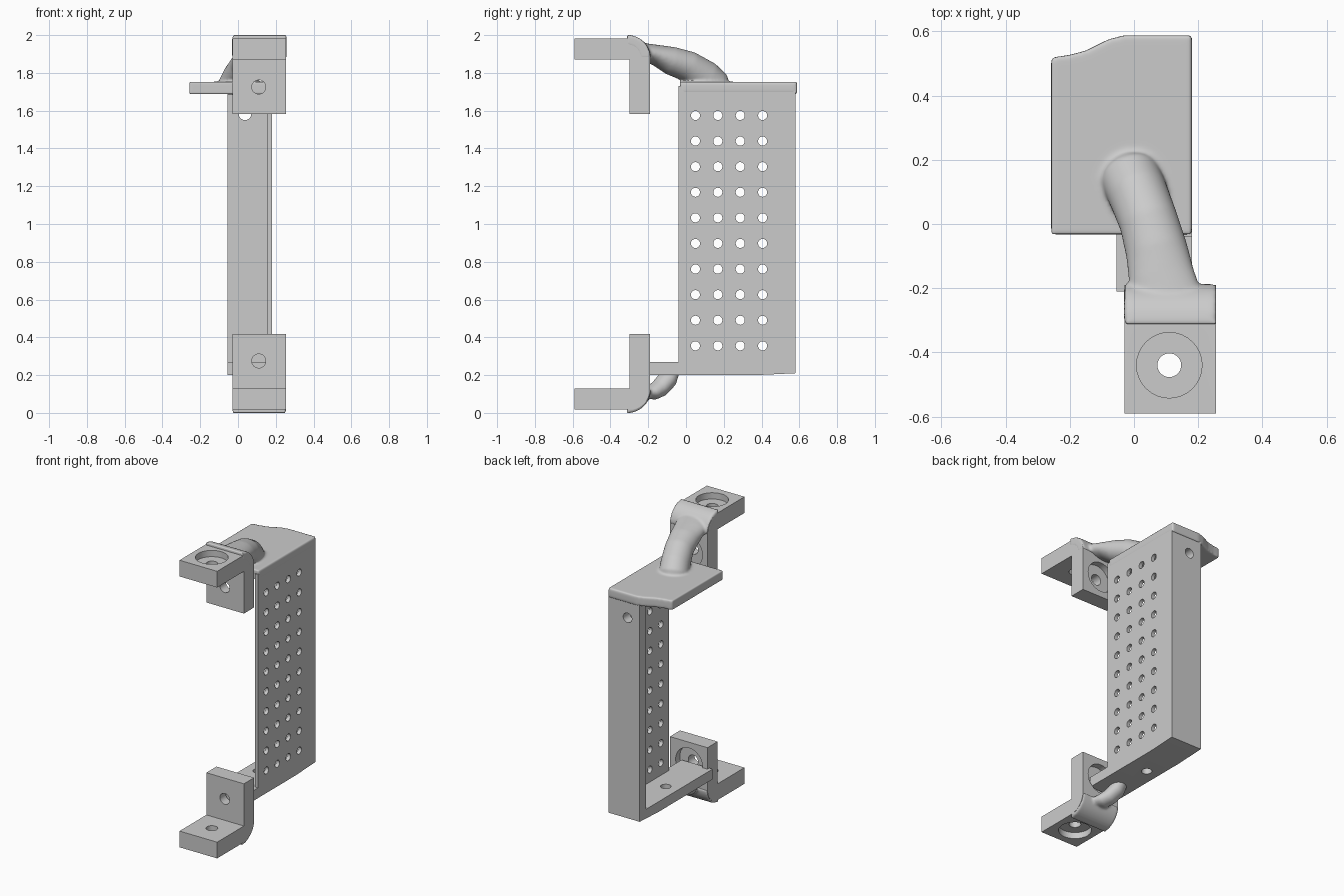
import bpy, bmesh
from math import sin, cos, pi
from mathutils import Vector, Matrix

if "Cube" in bpy.data.objects:
    bpy.data.objects.remove(bpy.data.objects["Cube"])


def add_obj(name, bm):
    bmesh.ops.recalc_face_normals(bm, faces=bm.faces)
    me = bpy.data.meshes.new(name)
    bm.to_mesh(me)
    bm.free()
    ob = bpy.data.objects.new(name, me)
    bpy.context.collection.objects.link(ob)
    return ob


def prism(bm, pts, axis, a, b):
    """Extrude a 2D outline along x (pts are y,z) or z (pts are x,y)."""
    f = (lambda p, t: (t, p[0], p[1])) if axis == 'x' else (lambda p, t: (p[0], p[1], t))
    lo = [bm.verts.new(f(p, a)) for p in pts]
    hi = [bm.verts.new(f(p, b)) for p in pts]
    n = len(pts)
    bm.faces.new(lo[::-1])
    bm.faces.new(hi)
    for i in range(n):
        j = (i + 1) % n
        bm.faces.new((lo[i], lo[j], hi[j], hi[i]))


def rod(bm, centre, axis, r, depth):
    rot = {'x': Matrix.Rotation(pi / 2, 4, 'Y'), 'y': Matrix.Rotation(pi / 2, 4, 'X'),
           'z': Matrix.Identity(4)}[axis]
    bmesh.ops.create_cone(bm, cap_ends=True, segments=32, radius1=r, radius2=r,
                          depth=depth, matrix=Matrix.Translation(centre) @ rot)


def tube(bm, path, n=28):
    """Loft ellipses along path entries (x, y, z, half_width, half_height)."""
    P = [Vector(p[:3]) for p in path]
    rings = []
    for i, p in enumerate(path):
        t = (P[min(i + 1, len(P) - 1)] - P[max(i - 1, 0)]).normalized()
        side = t.cross(Vector((0, 0, 1))).normalized()
        up = side.cross(t)
        rings.append([bm.verts.new(P[i] + side * p[3] * cos(2 * pi * k / n)
                                   + up * p[4] * sin(2 * pi * k / n)) for k in range(n)])
    for A, B in zip(rings, rings[1:]):
        for k in range(n):
            j = (k + 1) % n
            bm.faces.new((A[k], A[j], B[j], B[k]))
    bm.faces.new(rings[0][::-1])
    bm.faces.new(rings[-1])


def bake(ob):
    dg = bpy.context.evaluated_depsgraph_get()
    dg.update()
    me = bpy.data.meshes.new_from_object(ob.evaluated_get(dg))
    ob.modifiers.clear()
    ob.data = me


def cut(ob, rods):
    for group in rods:
        bm = bmesh.new()
        for r in group:
            rod(bm, *r)
        c = add_obj("cutter", bm)
        c.hide_render = True
        m = ob.modifiers.new("cut", 'BOOLEAN')
        m.operation, m.solver, m.object = 'DIFFERENCE', 'EXACT', c
        bake(ob)
        bpy.data.objects.remove(c)


def smooth(ob, deg):
    bpy.ops.object.select_all(action='DESELECT')
    ob.select_set(True)
    bpy.context.view_layer.objects.active = ob
    bpy.ops.object.shade_smooth_by_angle(angle=deg * pi / 180)


def melt(ob, iterations):
    """Fuse overlapping solids into one softly blended skin."""
    m = ob.modifiers.new("fuse", 'REMESH')
    m.mode, m.voxel_size = 'VOXEL', 0.008
    s = ob.modifiers.new("soften", 'SMOOTH')
    s.factor, s.iterations = 0.5, iterations
    bake(ob)
    smooth(ob, 60)


def arc(cy, cz, r, a0, a1, n=12):
    return [(cy + r * cos(a0 + (a1 - a0) * i / n), cz + r * sin(a0 + (a1 - a0) * i / n))
            for i in range(n + 1)]


def flip(pts, lower):
    return [(y, 2 - z) for y, z in pts] if lower else pts


# L-shaped mounting brackets with rounded outer corner and counterbored holes
X0, X1, XH = -0.03, 0.255, 0.11
for lower in (False, True):
    z = (lambda v: 2 - v) if lower else (lambda v: v)
    outline = [(-0.59, 1.872), (-0.59, 1.983)] + arc(-0.30, 1.873, 0.11, pi / 2, 0) \
        + [(-0.19, 1.583), (-0.30, 1.583), (-0.30, 1.872)]
    bm = bmesh.new()
    prism(bm, flip(outline, lower), 'x', X0, X1)
    bracket = add_obj("lower_bracket" if lower else "upper_bracket", bm)
    cut(bracket, [
        [((XH, -0.44, z(1.93)), 'z', 0.037, 0.3), ((XH, -0.245, z(1.725)), 'y', 0.037, 0.3)],
        [((XH, -0.44, z(1.985)), 'z', 0.102, 0.09), ((XH, -0.19, z(1.725)), 'y', 0.102, 0.09)]])
    smooth(bracket, 30)

# Perforated side panel
bm = bmesh.new()
prism(bm, [(-0.04, 0.27), (0.58, 0.27), (0.58, 1.73), (-0.04, 1.73)], 'x', 0.155, 0.18)
panel = add_obj("side_panel", bm)
cut(panel, [[((0.17, 0.05 + 0.1185 * i, 0.355 + 0.1355 * j), 'x', 0.024, 0.2)
             for i in range(4) for j in range(10)]])
smooth(panel, 30)

# Back plate with one fixing hole
bm = bmesh.new()
prism(bm, [(0.51, 0.27), (0.58, 0.27), (0.58, 1.73), (0.51, 1.73)], 'x', -0.055, 0.155)
back = add_obj("back_plate", bm)
cut(back, [[((0.037, 0.55, 1.583), 'y', 0.033, 0.3)]])
smooth(back, 30)

# Bottom shelf running forward into the lower bracket
bm = bmesh.new()
prism(bm, [(-0.21, 0.2), (0.37, 0.2), (0.58, 0.21), (0.58, 0.27), (-0.21, 0.27)], 'x', -0.055, 0.18)
shelf = add_obj("bottom_shelf", bm)
cut(shelf, [[((0.037, 0.166, 0.23), 'z', 0.033, 0.3)]])
smooth(shelf, 30)

# Soft caps hugging the bracket corners
cap = arc(-0.312, 1.875, 0.126, pi / 2, 0) + arc(-0.312, 1.875, 0.07, 0, pi / 2)

# Upper organic link: top plate, curved arm and bracket cap in one skin
bm = bmesh.new()
prism(bm, [(-0.258, -0.032), (0.181, -0.032), (0.181, 0.588), (-0.03, 0.588), (-0.08, 0.575),
           (-0.15, 0.54), (-0.2, 0.527), (-0.258, 0.518)], 'z', 1.688, 1.753)
tube(bm, [(0.105, -0.24, 1.915, 0.11, 0.045), (0.085, -0.16, 1.895, 0.103, 0.055),
          (0.07, -0.08, 1.865, 0.097, 0.075), (0.045, 0.01, 1.835, 0.092, 0.082),
          (0.01, 0.10, 1.775, 0.094, 0.092), (-0.01, 0.145, 1.735, 0.095, 0.09),
          (-0.013, 0.155, 1.705, 0.09, 0.08)])
prism(bm, cap, 'x', X0 - 0.001, X1 + 0.001)
melt(add_obj("upper_link", bm), 8)

# Lower organic link: bracket cap and short strut under the shelf
bm = bmesh.new()
prism(bm, flip(cap, True), 'x', X0, X1)
tube(bm, [(0.125, -0.205, 0.105, 0.055, 0.03), (0.11, -0.175, 0.11, 0.058, 0.042),
          (0.085, -0.14, 0.13, 0.058, 0.048), (0.055, -0.10, 0.175, 0.058, 0.05),
          (0.035, -0.08, 0.225, 0.055, 0.04)])
melt(add_obj("lower_link", bm), 4)
